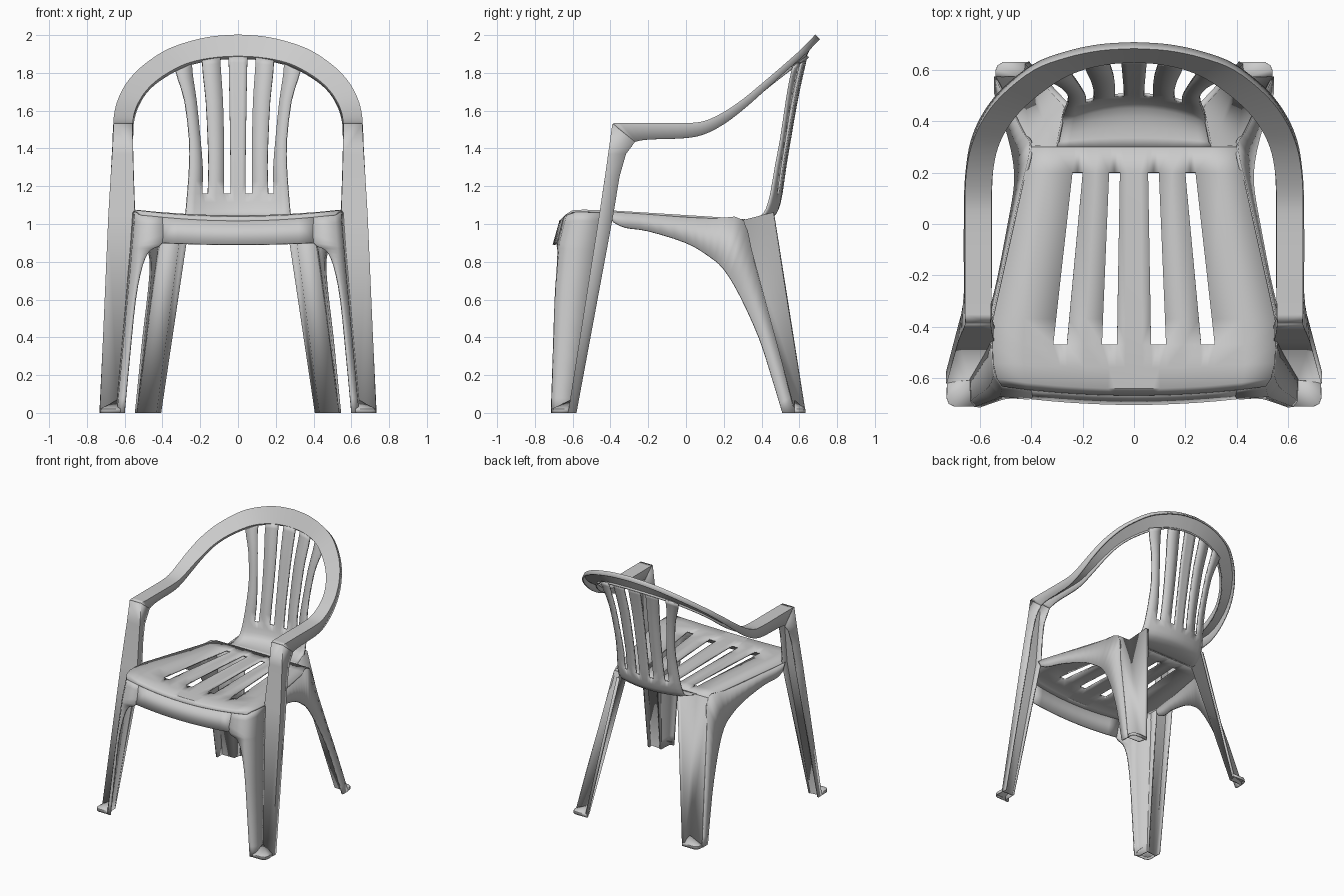
import bpy, bmesh, math
from mathutils import Vector as V


def sheet(name, rows, skip=lambda r, c: False, thick=0.012, angle=35):
    """Loft rows of points into a thin moulded shell, mirrored across x = 0."""
    bm = bmesh.new()
    grid = [[bm.verts.new(p) for p in row] for row in rows]
    for r in range(len(grid) - 1):
        for c in range(len(grid[0]) - 1):
            if not skip(r, c):
                bm.faces.new((grid[r][c], grid[r][c + 1], grid[r + 1][c + 1], grid[r + 1][c]))
    bmesh.ops.remove_doubles(bm, verts=bm.verts, dist=0.0005)
    bmesh.ops.delete(bm, geom=[v for v in bm.verts if not v.link_faces], context='VERTS')
    me = bpy.data.meshes.new(name)
    bm.to_mesh(me)
    bm.free()
    ob = bpy.data.objects.new(name, me)
    bpy.context.collection.objects.link(ob)
    bpy.ops.object.select_all(action='DESELECT')
    ob.select_set(True)
    bpy.context.view_layer.objects.active = ob
    bpy.ops.object.shade_smooth_by_angle(angle=math.radians(angle))
    m = ob.modifiers.new("mirror", 'MIRROR')
    m.use_clip = True
    s = ob.modifiers.new("thickness", 'SOLIDIFY')
    s.thickness, s.offset = thick, 0
    return ob


def dense(rows, n=4):
    """Catmull-Rom resampling from row to row."""
    rows = [[V(p) for p in r] for r in rows]
    out = []
    for i in range(len(rows) - 1):
        a, d = rows[max(i - 1, 0)], rows[min(i + 2, len(rows) - 1)]
        for k in range(n):
            t = k / n
            out.append([0.5 * (2 * q + (s - p) * t + (2 * p - 5 * q + 4 * s - w) * t * t
                               + (3 * q - p - 3 * s + w) * t ** 3)
                        for p, q, s, w in zip(a, rows[i], rows[i + 1], d)])
    return out + [rows[-1]]


def columns(xs):
    """Half-width columns from the centre line, with a midpoint in each span."""
    xs = [0] + xs
    out = []
    for a, b in zip(xs, xs[1:]):
        out += [a, (a + b) / 2]
    return out + [xs[-1]]


slot_cols = (2, 3, 6, 7)

# Seat: y, z, side rise, front bow, slot edges and outer edge
seat = [(-.665, 1.015, .12, .13, [.08, .135, .26, .31, .515]),
        (-.64, 1.035, .11, .13, [.075, .13, .26, .31, .535]),
        (-.56, 1.04, .10, .06, [.07, .127, .262, .315, .55]),
        (-.47, 1.04, .09, 0, [.066, .125, .262, .315, .552]),
        (-.37, 1.04, .08, 0, [.065, .121, .253, .304, .55]),
        (.20, 1.025, .02, 0, [.055, .097, .20, .24, .423]),
        (.30, 1.02, 0, 0, [.05, .09, .19, .23, .40])]
sheet("seat", [[(x, y + bow * x * x, z + rise * x * x) for x in columns(xs)]
               for y, z, rise, bow, xs in seat],
      skip=lambda r, c: r in (3, 4) and c in slot_cols)

# Backrest: z, centre y, wrap, top droop, slat edges
back = [(1.02, .30, 0, 0, [.05, .09, .18, .21, .30]),
        (1.018, .38, .4, 0, [.045, .08, .17, .20, .29]),
        (1.04, .455, .7, 0, [.04, .075, .16, .19, .28]),
        (1.08, .485, .75, 0, [.04, .075, .16, .19, .275]),
        (1.16, .505, .75, 0, [.04, .075, .16, .19, .268]),
        (1.30, .525, .75, 0, [.04, .075, .156, .188, .258]),
        (1.45, .55, .7, 0, [.042, .075, .16, .20, .258]),
        (1.65, .585, .65, 0, [.045, .08, .17, .22, .282]),
        (1.80, .617, .62, .3, [.048, .09, .185, .24, .318]),
        (1.887, .637, .6, .5, [.05, .095, .19, .245, .335])]
sheet("backrest", dense([[(x, y - k * x * x, z - d * x * x) for x in columns(xs)]
                         for z, y, k, d, xs in back], 2),
      skip=lambda r, c: r >= 8 and c in slot_cols)

# Front apron under the seat edge
sheet("front_apron", [[(x, -.665 + .13 * x * x, 1.015 + .12 * x * x),
                       (x, -.70 + .14 * x * x, .89 + .06 * x * x)]
                      for x in (0, .08, .16, .24, .32, .4)])

# Front leg, inner shell: arch edge, rounded corner, side, valley
sheet("front_leg", dense([
    [(.40, -.645, 1.035), (.51, -.628, 1.045), (.54, -.58, 1.063), (.552, -.455, 1.06)],
    [(.40, -.677, .90), (.52, -.665, .90), (.553, -.62, .90), (.563, -.477, .90)],
    [(.465, -.675, .86), (.525, -.668, .86), (.557, -.625, .86), (.566, -.483, .86)],
    [(.505, -.678, .78), (.532, -.675, .78), (.563, -.635, .78), (.573, -.495, .78)],
    [(.542, -.69, .60), (.557, -.685, .60), (.58, -.65, .60), (.588, -.522, .60)],
    [(.572, -.70, .30), (.588, -.697, .30), (.608, -.67, .30), (.614, -.566, .30)],
    [(.60, -.71, 0), (.62, -.708, 0), (.635, -.69, 0), (.64, -.61, 0)]], 3), angle=50)

# Front leg, outer channel rising to the arm: inner lip, valley, outer edge, outer lip
corner = [(.562, -.29, 1.455), (.562, -.385, 1.53), (.655, -.385, 1.53), (.658, -.27, 1.435)]
sheet("arm_post", [
    [(.64, -.60, 0), (.64, -.61, 0), (.728, -.62, 0), (.728, -.58, 0)],
    [(.55, -.40, 1.05), (.55, -.455, 1.05), (.682, -.455, 1.05), (.677, -.385, 1.05)],
    [(.557, -.375, 1.25), (.557, -.425, 1.25), (.67, -.425, 1.25), (.668, -.352, 1.25)],
    [(.56, -.35, 1.36), (.56, -.408, 1.37), (.662, -.408, 1.37), (.662, -.318, 1.37)],
    corner])


# Arm and back hoop as one lipped band: inner edge, outer edge, inner and outer lip offsets
def band(i, o, li, lo):
    return [V(i) + V(li), V(i), V(o), V(o) + V(lo)]


hoop_low, hoop_lip = (0, .012, -.012), (0, .02, -.022)
sheet("arm_and_hoop", dense([
    corner,
    band((.56, -.2, 1.53), (.655, -.2, 1.53), (0, 0, -.055), (.003, 0, -.083)),
    band((.56, 0, 1.53), (.655, 0, 1.53), (0, 0, -.05), (.003, 0, -.075)),
    band((.56, .1, 1.54), (.655, .1, 1.542), (0, 0, -.04), (.002, .01, -.062)),
    band((.555, .2, 1.578), (.65, .2, 1.588), (0, .01, -.03), (0, .015, -.05)),
    band((.535, .3, 1.635), (.632, .3, 1.655), (0, .012, -.02), (0, .02, -.035)),
    band((.49, .39, 1.705), (.59, .4, 1.737), hoop_low, (0, .02, -.028)),
    band((.42, .47, 1.77), (.515, .5, 1.822), hoop_low, hoop_lip),
    band((.31, .555, 1.835), (.39, .60, 1.91), hoop_low, hoop_lip),
    band((.21, .603, 1.868), (.26, .65, 1.96), hoop_low, hoop_lip),
    band((.10, .628, 1.885), (.13, .677, 1.988), hoop_low, hoop_lip),
    band((0, .635, 1.89), (0, .685, 1.997), hoop_low, hoop_lip)]))

# Side skirt running from the seat edge into the rear leg: top edge, arched lower edge
sheet("side_skirt", dense([
    [(.555, -.42, 1.065), (.56, -.385, 1.01)],
    [(.545, -.35, 1.06), (.553, -.32, .98)],
    [(.512, -.2, 1.05), (.525, -.2, .962)],
    [(.467, 0, 1.035), (.487, 0, .90)],
    [(.433, .15, 1.028), (.466, .12, .83)],
    [(.40, .30, 1.02), (.462, .20, .76)],
    [(.43, .36, .80), (.474, .285, .62)],
    [(.464, .428, .55), (.50, .385, .40)],
    [(.50, .497, .30), (.52, .45, .20)],
    [(.54, .575, 0), (.54, .51, 0)]], 3))

# Rear leg grooved channel: outer ridge, valley, inner ridge, return
sheet("rear_leg", [
    [(.40, .30, 1.02), (.30, .30, 1.02), (.27, .455, 1.06), (.25, .46, 1.06)],
    [(.54, .575, 0), (.435, .575, 0), (.425, .625, 0), (.408, .628, 0)]])


# Sloped feet closing the bottom of each leg groove
def foot(name, apex, rim):
    sheet(name, [[apex] * len(rim), [(x, y, .02) for x, y in rim], [(x, y, 0) for x, y in rim]],
          thick=0.006)


foot("front_foot", (.64, -.61, .065),
     [(.727, -.615), (.728, -.68), (.72, -.70), (.70, -.709), (.61, -.709)])
foot("rear_foot", (.435, .573, .065),
     [(.538, .575), (.537, .60), (.53, .617), (.51, .629), (.41, .629)])
